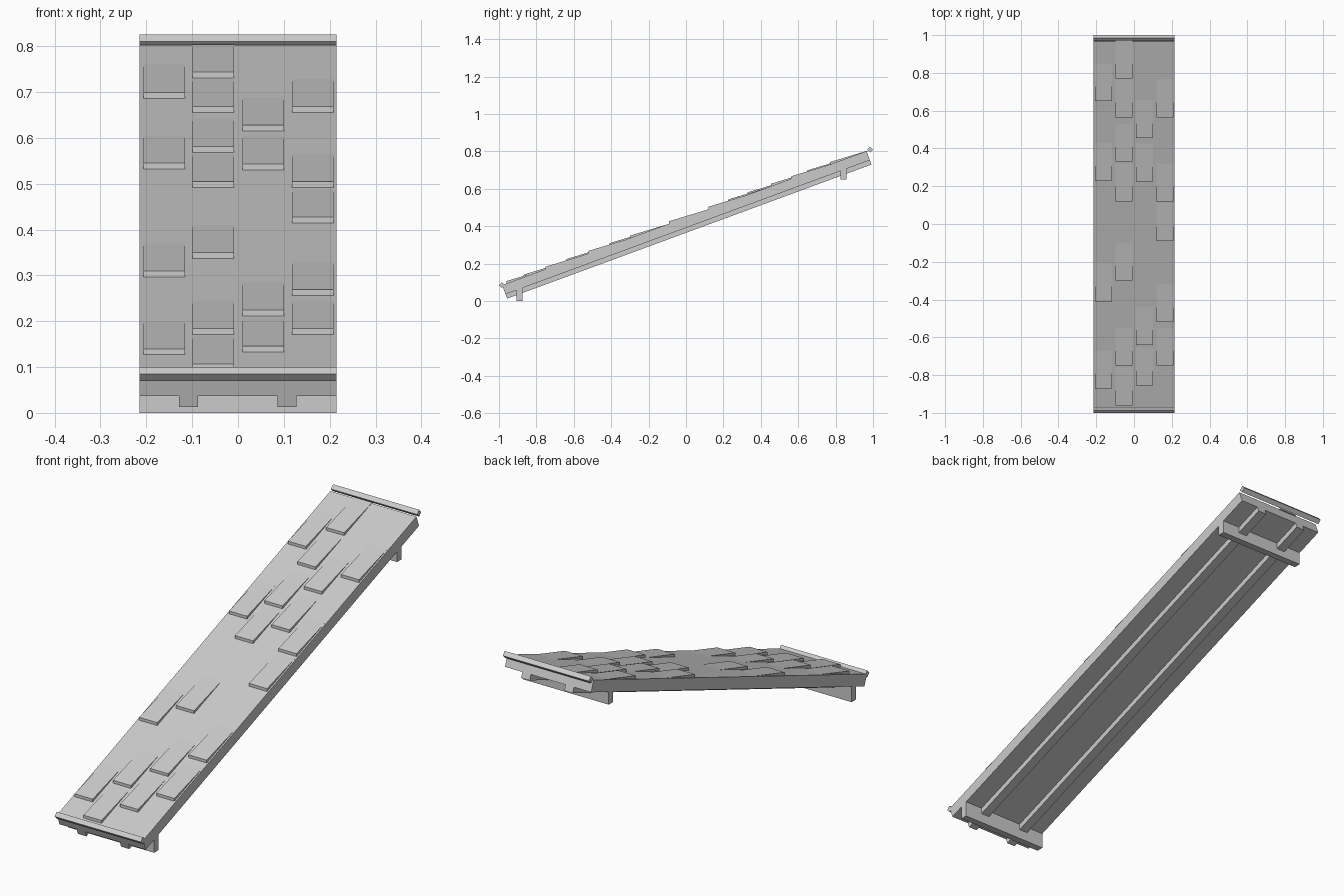
import bpy, bmesh, math

if "Cube" in bpy.data.objects:
    bpy.data.objects.remove(bpy.data.objects["Cube"])

grey = bpy.data.materials.new("plain_grey")
grey.use_nodes = True
grey.diffuse_color = (0.6, 0.6, 0.6, 1)
grey.node_tree.nodes["Principled BSDF"].inputs["Base Color"].default_value = (0.6, 0.6, 0.6, 1)

SLOPE = 0.368
ANGLE = math.atan(SLOPE)
HALF_WIDTH = 0.215
RIDGE = 0.447          # height of the roof surface at y = 0


def surface(y):
    return RIDGE + SLOPE * y


def on_slope(y, depth):
    """Point at a depth square to the roof surface, below its point at y."""
    return y + depth * math.sin(ANGLE), surface(y) - depth * math.cos(ANGLE)


def prism(name, x0, x1, profile):
    """Extrude a (y, z) profile along x."""
    bm = bmesh.new()
    base = bm.faces.new([bm.verts.new((x0, y, z)) for y, z in profile])
    ext = bmesh.ops.extrude_face_region(bm, geom=[base])
    for v in ext["geom"]:
        if isinstance(v, bmesh.types.BMVert):
            v.co.x = x1
    bmesh.ops.recalc_face_normals(bm, faces=bm.faces)
    mesh = bpy.data.meshes.new(name)
    bm.to_mesh(mesh)
    bm.free()
    mesh.materials.append(grey)
    obj = bpy.data.objects.new(name, mesh)
    bpy.context.collection.objects.link(obj)
    return obj


def sloped_board(name, x0, x1, top, bottom):
    front, back = -0.983, 0.965
    prism(name, x0, x1, [on_slope(front, top), on_slope(back, top),
                         on_slope(back, bottom), on_slope(front, bottom)])


# Roof board and the two joists below it
sloped_board("roof_board", -HALF_WIDTH, HALF_WIDTH, 0, 0.052)
for side, x in (("right", -0.108), ("left", 0.107)):
    sloped_board(side + "_joist", x - 0.021, x + 0.021, 0.045, 0.077)

# Upright cross beams near each end
for name, y, bottom in (("front_beam", -0.889, 0), ("back_beam", 0.842, 0.65)):
    a, b = y - 0.016, y + 0.016
    prism(name, -HALF_WIDTH, HALF_WIDTH,
          [(a, bottom), (b, bottom), (b, surface(b) - 0.04), (a, surface(a) - 0.04)])

# Square edge rods set on their corners
for name, y, z in (("front_rod", -0.985, 0.085), ("back_rod", 0.984, 0.81)):
    r = 0.0155
    prism(name, -HALF_WIDTH, HALF_WIDTH, [(y - r, z), (y, z + r), (y + r, z), (y, z - r)])

# Raised shingles: wedges that fade into the board uphill
columns = {
    -0.161: (0.65, 0.23, -0.41, -0.87),
    -0.054: (0.77, 0.565, 0.33, 0.12, -0.30, -0.75, -0.96),
    0.055: (0.455, 0.225, -0.64, -0.855),
    0.163: (0.565, 0.12, -0.09, -0.52, -0.75),
}
for x, rows in columns.items():
    for y in rows:
        end = y + 0.2
        prism("shingle", x - 0.045, x + 0.045,
              [(y, surface(y) - 0.004), (y, surface(y) + 0.013),
               (end, surface(end)), (end, surface(end) - 0.004)])
